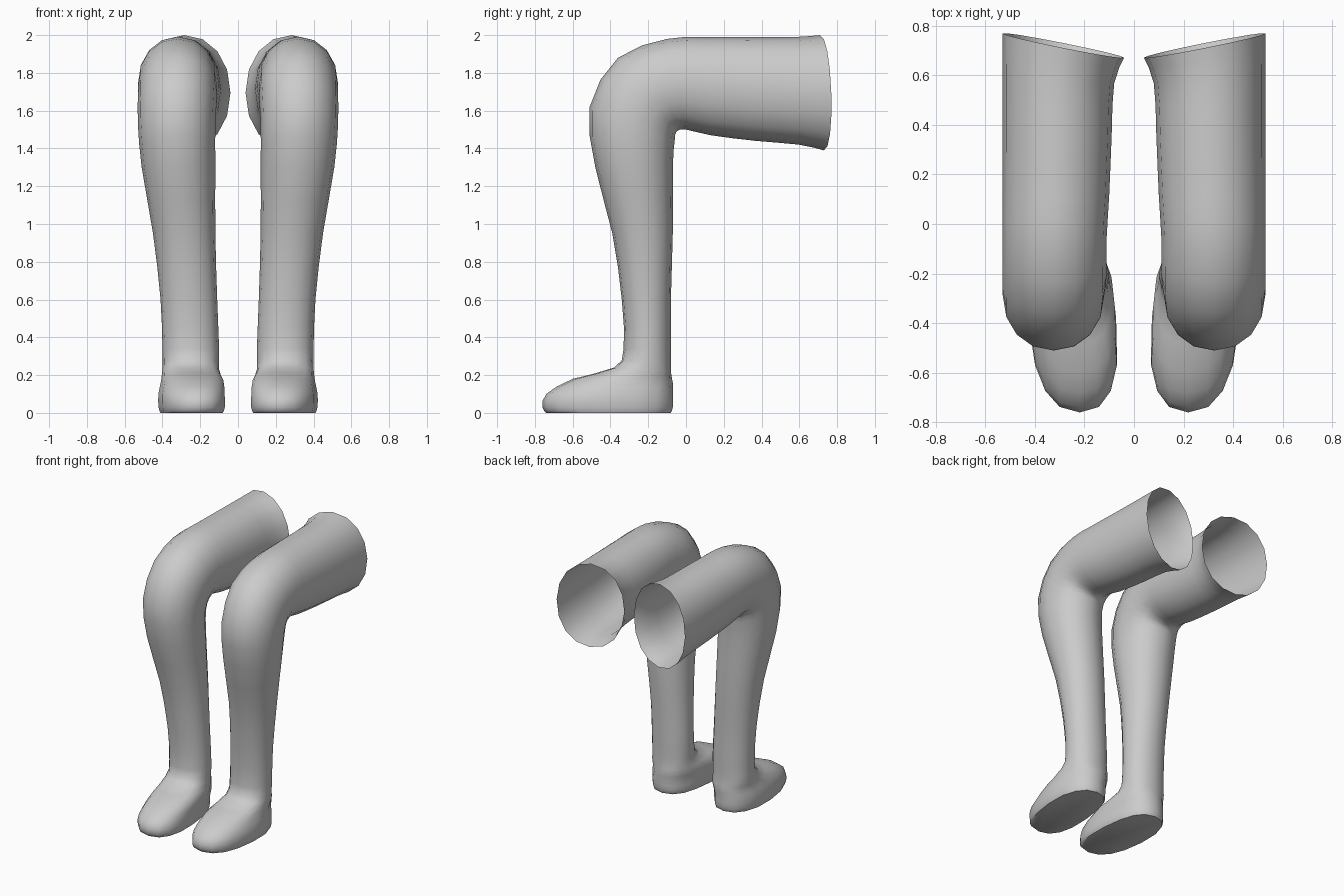
import bpy, bmesh, math
from mathutils import Vector

SIDES = 16
STEPS = 2

cube = bpy.data.objects.get("Cube")
if cube:
    bpy.data.objects.remove(cube, do_unlink=True)

grey = bpy.data.materials.new("plain grey")
grey.use_nodes = True
colour = (0.6, 0.6, 0.6, 1)
grey.diffuse_color = colour
grey.node_tree.nodes["Principled BSDF"].inputs["Base Color"].default_value = colour

# Key cross-sections: front y, front z, back y, back z, inner x, outer x
SECTIONS = [
    # thigh
    (.71, 2, .73, 1.39, .04, .53),
    (.58, 1.99, .6, 1.42, .08, .53),
    (.35, 1.99, .37, 1.44, .09, .53),
    (.1, 1.99, .13, 1.47, .1, .53),
    # knee
    (-.1, 1.98, 0, 1.5, .11, .53),
    (-.36, 1.88, -.05, 1.49, .11, .53),
    (-.51, 1.62, -.06, 1.44, .12, .53),
    # shin
    (-.48, 1.3, -.07, 1.3, .12, .51),
    (-.39, .95, -.07, .95, .12, .45),
    (-.34, .6, -.08, .6, .11, .41),
    (-.33, .34, -.08, .34, .1, .4),
    # foot
    (-.38, .24, -.08, .22, .1, .4),
    (-.6, .18, -.07, .16, .08, .41),
    (-.74, .1, -.07, .1, .08, .43),
    (-.76, .03, -.07, .03, .08, .43),
    (-.74, 0, -.08, 0, .09, .42),
]


def smooth_path(keys):
    """Catmull-Rom interpolation between neighbouring sections."""
    keys = [Vector(k) for k in keys]
    result = []
    for i in range(len(keys) - 1):
        a, b, c = keys[max(i - 1, 0)], keys[i], keys[i + 1]
        d = keys[min(i + 2, len(keys) - 1)]
        for s in range(STEPS):
            t = s / STEPS
            result.append(b + (c - a) * (t / 2)
                          + (a * 2 - b * 5 + c * 4 - d) * (t * t / 2)
                          + (b * 3 - a - c * 3 + d) * (t ** 3 / 2))
    return result + [keys[-1]]


def rounded(value, power):
    return math.copysign(abs(value) ** (2 / power), value)


def ring_points(section, side):
    fy, fz, by, bz, inner, outer = section
    middle = (inner + outer) / 2
    foot = fz < 0.25
    power = 2.4 if foot else 2.1
    for i in range(SIDES):
        angle = math.tau * i / SIDES
        along = rounded(math.cos(angle), power) / 2
        across = rounded(math.sin(angle), power) * (outer - inner) / 2
        x = middle + across
        y = (fy + by) / 2 + (fy - by) * along
        z = (fz + bz) / 2 + (fz - bz) * along
        # slanted thigh opening, and toes turned slightly inward
        y += across * 0.2 * max(0, (fy - 0.45) / 0.26)
        if foot:
            x -= 0.08 * max(0, -y - 0.3)
        yield side * x, y, z


def build_leg(name, side):
    bm = bmesh.new()
    rings = [[bm.verts.new(p) for p in ring_points(s, side)]
             for s in smooth_path(SECTIONS)]
    for upper, lower in zip(rings, rings[1:]):
        for i in range(SIDES):
            j = (i + 1) % SIDES
            quad = [upper[i], upper[j], lower[j], lower[i]]
            bm.faces.new(quad if side < 0 else quad[::-1])
    # flat sole; the thigh end stays open
    bm.faces.new(rings[-1] if side < 0 else rings[-1][::-1])
    bmesh.ops.recalc_face_normals(bm, faces=bm.faces)
    mesh = bpy.data.meshes.new(name)
    bm.to_mesh(mesh)
    bm.free()
    mesh.materials.append(grey)
    leg = bpy.data.objects.new(name, mesh)
    bpy.context.collection.objects.link(leg)
    bpy.ops.object.select_all(action='DESELECT')
    leg.select_set(True)
    bpy.context.view_layer.objects.active = leg
    bpy.ops.object.shade_smooth_by_angle(angle=math.radians(55))


build_leg("left_leg", 1)
build_leg("right_leg", -1)
